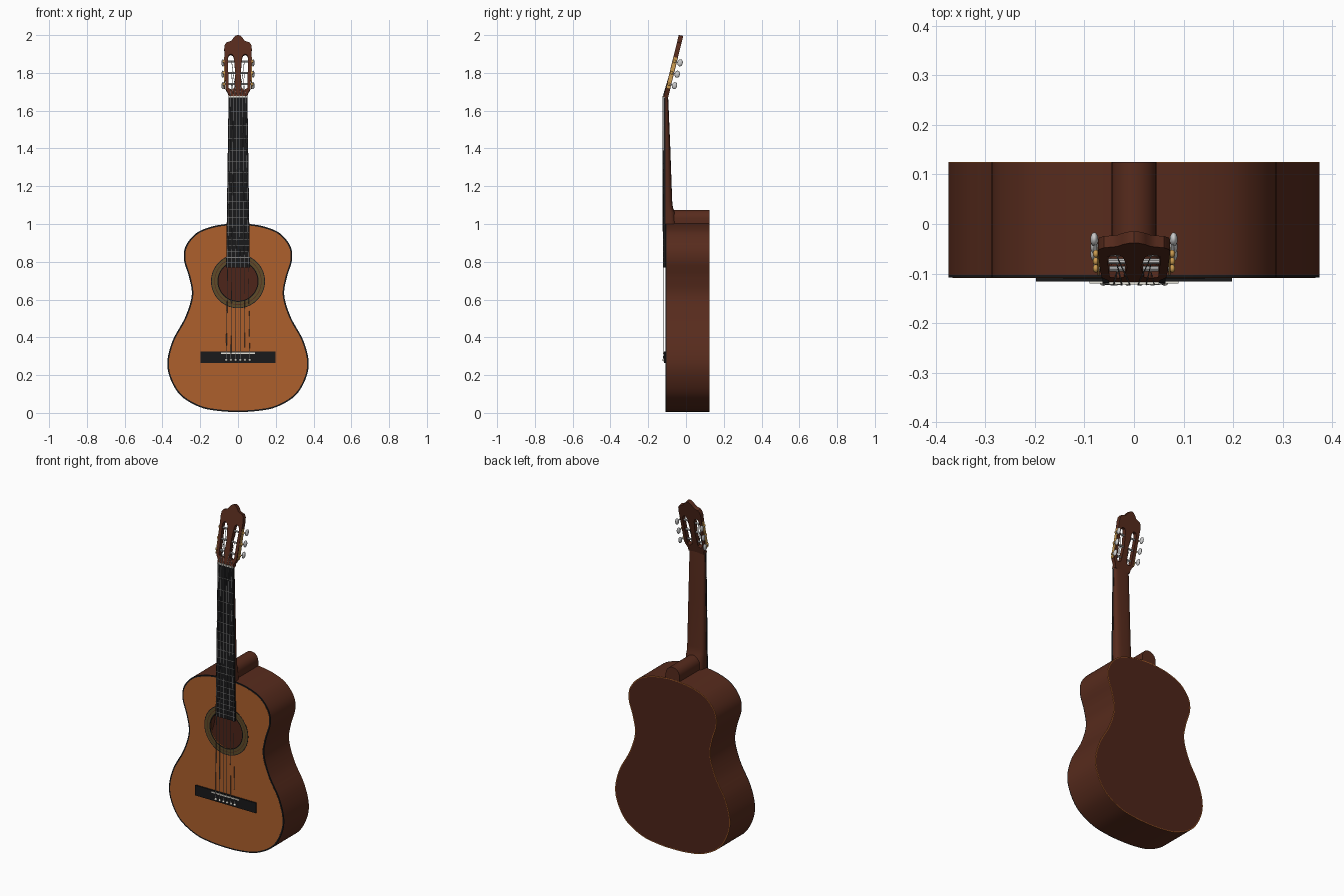
import bpy, bmesh
from math import sin, cos, pi, radians
from mathutils import Matrix, Vector

if "Cube" in bpy.data.objects:
    bpy.data.objects.remove(bpy.data.objects["Cube"])

COLS = dict(spruce=(.42, .115, .025), wood=(.095, .024, .012), back=(.075, .018, .010),
            black=(.010, .010, .011), olive=(.11, .07, .022), trim=(.35, .1, .02),
            metal=(.6, .6, .58), gold=(.6, .33, .08), ivory=(.8, .78, .7), string=(.2, .2, .2))
MATS = {}
for key, c in COLS.items():
    MATS[key] = bpy.data.materials.new(key)
    MATS[key].diffuse_color = (*c, 1)


def finish(name, bm, col, matrix=Matrix(), angle=35):
    bmesh.ops.remove_doubles(bm, verts=bm.verts, dist=1e-5)
    bmesh.ops.recalc_face_normals(bm, faces=bm.faces)
    for f in bm.faces:
        f.smooth = True
    me = bpy.data.meshes.new(name)
    bm.to_mesh(me)
    bm.free()
    me.set_sharp_from_angle(angle=radians(angle))
    me.materials.append(MATS[col])
    ob = bpy.data.objects.new(name, me)
    ob.matrix_world = matrix
    bpy.context.collection.objects.link(ob)
    return ob


def plate(name, loops, y0, y1, col, matrix=Matrix()):
    """Flat x-z shape (later loops are holes) with thickness y0..y1."""
    cu = bpy.data.curves.new(name, 'CURVE')
    cu.dimensions, cu.fill_mode, cu.extrude = '2D', 'BOTH', (y1 - y0) / 2
    for pts in loops:
        sp = cu.splines.new('POLY')
        sp.points.add(len(pts) - 1)
        for p, (x, z) in zip(sp.points, pts):
            p.co = (x, z, 0, 1)
        sp.use_cyclic_u = True
    tmp = bpy.data.objects.new("tmp", cu)
    bpy.context.collection.objects.link(tmp)
    dg = bpy.context.evaluated_depsgraph_get()
    me = bpy.data.meshes.new_from_object(tmp.evaluated_get(dg))
    bm = bmesh.new()
    bm.from_mesh(me)
    bpy.data.objects.remove(tmp)
    bpy.data.meshes.remove(me)
    bm.transform(Matrix.Translation((0, (y0 + y1) / 2, 0)) @ Matrix.Rotation(pi / 2, 4, 'X'))
    return finish(name, bm, col, matrix)


def box(bm, c, s):
    bmesh.ops.create_cube(bm, size=1, matrix=Matrix.Translation(c) @ Matrix.Diagonal((*s, 1)))


def ball(bm, c, s):
    bmesh.ops.create_uvsphere(bm, u_segments=16, v_segments=10, radius=1,
                              matrix=Matrix.Translation(c) @ Matrix.Diagonal((*s, 1)))


def rod(bm, a, b, r, seg=10):
    a, b = Vector(a), Vector(b)
    d = b - a
    m = Matrix.Translation((a + b) / 2) @ d.to_track_quat('Z', 'Y').to_matrix().to_4x4()
    bmesh.ops.create_cone(bm, cap_ends=True, segments=seg, radius1=r, radius2=r, depth=d.length, matrix=m)


def mirrored(half):
    """Half outline from bottom to top centre -> full closed loop."""
    return half + [(-x, z) for x, z in reversed(half) if x > 1e-6]


def spline(pts, n=6):
    ext = [(-pts[1][0], pts[1][1])] + pts + [(-pts[-2][0], pts[-2][1])]
    out = []
    for i in range(1, len(ext) - 2):
        p = [Vector(q) for q in ext[i - 1:i + 3]]
        for k in range(n):
            t = k / n
            v = .5 * (2 * p[1] + (p[2] - p[0]) * t + (2 * p[0] - 5 * p[1] + 4 * p[2] - p[3]) * t * t
                      + (3 * p[1] - p[0] - 3 * p[2] + p[3]) * t ** 3)
            out.append((v.x, v.y))
    return out + [pts[-1]]


def inset(loop, d):
    out = []
    for i, p in enumerate(loop):
        t = (Vector(loop[(i + 1) % len(loop)]) - Vector(loop[i - 1])).normalized()
        out.append((p[0] - t.y * d, p[1] + t.x * d))
    return out


def circle(r, z, n=64):
    return [(r * cos(2 * pi * i / n), z + r * sin(2 * pi * i / n)) for i in range(n)]


# body
outline = mirrored(spline([(0, .005), (.1, .01), (.2, .03), (.3, .088), (.356, .175), (.374, .27),
                           (.345, .385), (.28, .505), (.245, .62), (.258, .715), (.286, .81),
                           (.276, .885), (.22, .952), (.14, .986), (.06, 1.0), (0, 1.003)]))
HOLE = .697
plate("body_sides", [outline, inset(outline, .014)], -.103, .123, "wood")
plate("front_binding", [outline, inset(outline, .009)], -.108, -.103, "black")
plate("back_trim", [outline, inset(outline, .005)], .122, .125, "trim")
plate("back_panel", [inset(outline, .004)], .115, .1248, "back")
plate("soundboard", [inset(outline, .008), circle(.104, HOLE)], -.1085, -.1, "spruce")

# sound hole rosette
for i, (a, b, col) in enumerate([(.104, .109, "black"), (.109, .122, "olive"), (.122, .125, "wood"),
                                 (.125, .139, "olive"), (.139, .143, "black")]):
    plate(f"rosette_ring_{i}", [circle(b, HOLE), circle(a, HOLE)], -.1095, -.107, col)

# neck: lofted D-shaped section
bm = bmesh.new()
rings = []
for z, w, yb in [(.99, .058, -.05), (1.06, .0575, -.058), (1.085, .057, -.069), (1.12, .0565, -.073),
                 (1.4, .053, -.083), (1.64, .05, -.093), (1.68, .05, -.095)]:
    ring = []
    for i in range(17):
        c, s = cos(pi * i / 16), max(0, sin(pi * i / 16))
        x = w * abs(c) ** .6 * (1 if c > 0 else -1)
        ring.append(bm.verts.new((x, -.109 + (yb + .109) * s ** .6, z)))
    rings.append(ring)
for a, b in zip(rings, rings[1:]):
    for i in range(17):
        j = (i + 1) % 17
        bm.faces.new((a[i], a[j], b[j], b[i]))
bm.faces.new(rings[0])
bm.faces.new(rings[-1])
finish("neck", bm, "wood")
arc = [(.045 * cos(pi * i / 20), 1.03 + .045 * sin(pi * i / 20)) for i in range(21)]
plate("neck_heel", [[(.045, .985)] + arc + [(-.045, .985)]], -.1, .1245, "wood")

# fingerboard, frets and nut
NUT, SADDLE, FB_END = 1.67, .315, .77
half_w = lambda z: .05 + .013 * (NUT - z) / (NUT - FB_END)
plate("fingerboard", [[(-half_w(FB_END), FB_END), (half_w(FB_END), FB_END), (.05, NUT), (-.05, NUT)]],
      -.1185, -.1075, "black")
bm = bmesh.new()
for n in range(1, 20):
    z = SADDLE + (NUT - SADDLE) * 2 ** (-n / 12)
    if z > FB_END + .005:
        box(bm, (0, -.1185, z), (2 * half_w(z), .002, .003))
finish("frets", bm, "string")
bm = bmesh.new()
box(bm, (0, -.114, NUT + .004), (.1, .016, .009))
finish("nut", bm, "ivory")

# bridge, saddle and pins
bm = bmesh.new()
box(bm, (0, -.1115, .295), (.396, .009, .06))
finish("bridge", bm, "black")
bm = bmesh.new()
box(bm, (0, -.117, SADDLE), (.18, .006, .007))
finish("saddle", bm, "ivory")
xs = [-.062 + .0248 * i for i in range(6)]
bm = bmesh.new()
for x in xs:
    ball(bm, (x, -.1185, .28), (.007, .006, .007))
finish("bridge_pins", bm, "ivory")

# slotted headstock, tilted back
H = Matrix.Translation((0, -.107, NUT)) @ Matrix.Rotation(radians(-13.8), 4, 'X')
head = mirrored([(.05, 0), (.052, .02), (.065, .043), (.068, .1), (.073, .262), (.07, .284), (.06, .298),
                 (.045, .302), (.033, .308), (.024, .322), (.012, .334), (0, .338)])
slot = [(.02, .048), (.034, .04), (.049, .048), (.054, .215), (.048, .229), (.038, .234),
        (.028, .229), (.022, .215), (.014, .13)]
plate("headstock", [head, slot, [(-x, z) for x, z in reversed(slot)]], -.012, .012, "wood", H)

# tuning machines
ROLLERS = (.072, .134, .196)
metal, gold, knobs = bmesh.new(), bmesh.new(), bmesh.new()
for s in (-1, 1):
    box(gold, (s * .0715, 0, .133), (.004, .018, .17))
    for z in ROLLERS:
        rod(metal, (s * .012, 0, z), (s * .08, 0, z), .0055)
        rod(metal, (s * .078, -.004, z), (s * .078, .026, z), .0035)
        ball(gold, (s * .077, 0, z), (.006, .008, .008))
        ball(knobs, (s * .08, .03, z), (.008, .014, .019))
finish("tuner_rollers", metal, "metal", H)
finish("tuner_plates", gold, "gold", H)
finish("tuner_knobs", knobs, "metal", H)

# strings: pin to saddle to nut to roller
bm = bmesh.new()
for i, x in enumerate(xs):
    r = .0018 - .00015 * i
    xn = x * .66
    path = [(x, -.118, .28), (x, -.1205, SADDLE), (xn, -.1225, NUT + .004),
            H @ Vector((.034 if x > 0 else -.034, -.006, ROLLERS[min(i, 5 - i)]))]
    for a, b in zip(path, path[1:]):
        rod(bm, a, b, r, 6)
finish("strings", bm, "string")

for m in bpy.data.materials:
    if m.users and not m.is_grease_pencil:
        m.use_nodes = True
        m.node_tree.nodes["Principled BSDF"].inputs["Base Color"].default_value = m.diffuse_color
